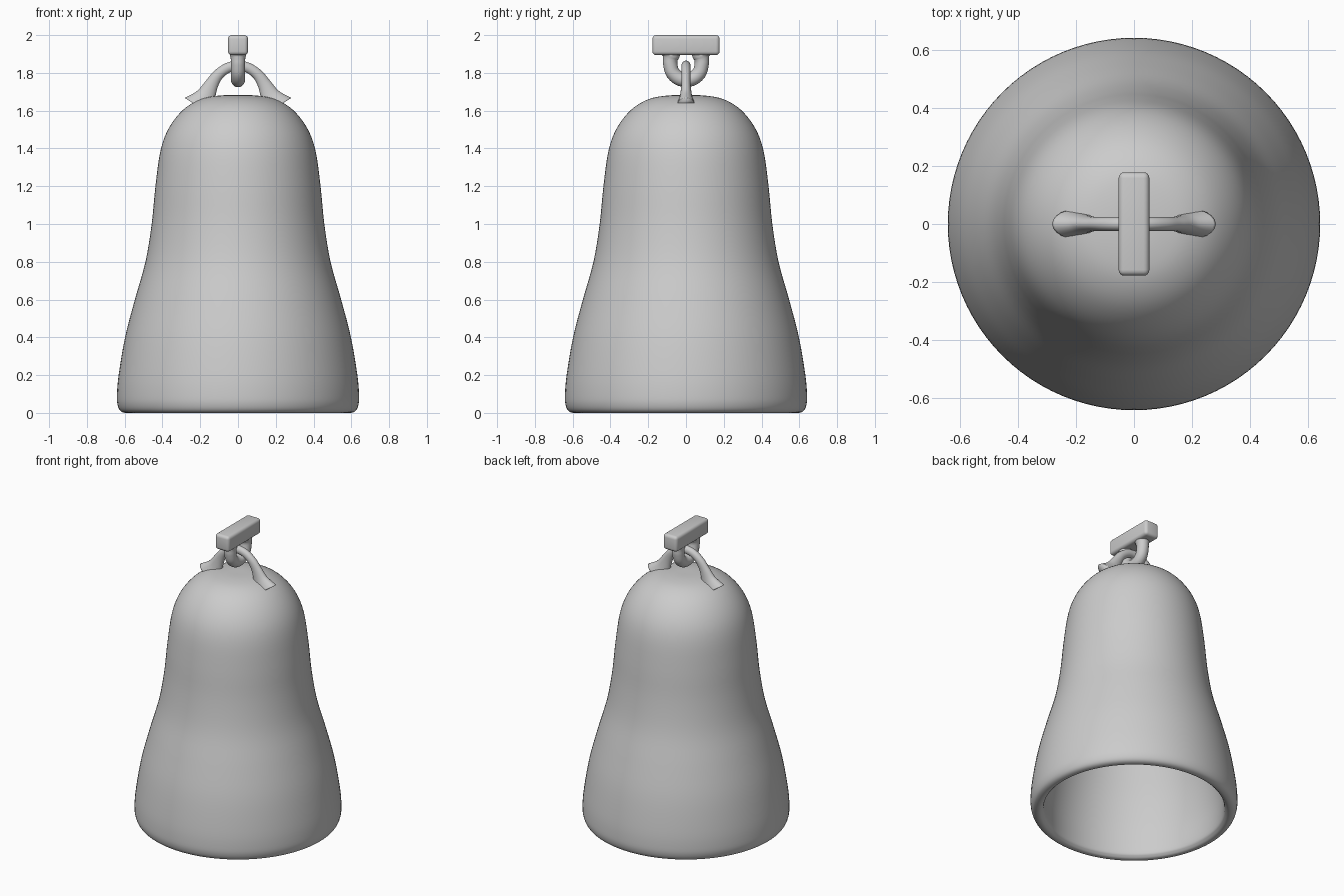
import bpy, bmesh, math
from mathutils import Vector

if "Cube" in bpy.data.objects:
    bpy.data.objects.remove(bpy.data.objects["Cube"])


def smooth_path(pts, steps):
    """Catmull-Rom interpolation through tuples of any length."""
    out = []
    n = len(pts)
    for i in range(n - 1):
        a, b, c, d = pts[max(i - 1, 0)], pts[i], pts[i + 1], pts[min(i + 2, n - 1)]
        for s in range(steps):
            t = s / steps
            out.append(tuple(0.5 * (2 * q + (r - p) * t + (2 * p - 5 * q + 4 * r - w) * t * t
                                    + (3 * q - p - 3 * r + w) * t ** 3)
                             for p, q, r, w in zip(a, b, c, d)))
    out.append(tuple(pts[-1]))
    return out


def finish(bm, name):
    bmesh.ops.remove_doubles(bm, verts=bm.verts, dist=1e-5)
    bmesh.ops.recalc_face_normals(bm, faces=bm.faces)
    for f in bm.faces:
        f.smooth = True
    mesh = bpy.data.meshes.new(name)
    bm.to_mesh(mesh)
    bm.free()
    ob = bpy.data.objects.new(name, mesh)
    bpy.context.collection.objects.link(ob)
    return ob


def lathe(name, profile, sides=96):
    bm = bmesh.new()
    vs = [bm.verts.new((r, 0, z)) for r, z in profile]
    es = [bm.edges.new(p) for p in zip(vs, vs[1:])]
    bmesh.ops.spin(bm, geom=vs + es, cent=(0, 0, 0), axis=(0, 0, 1),
                   angle=2 * math.pi, steps=sides)
    return finish(bm, name)


def sweep(name, half, along_x, sides=20, steps=6):
    """Mirrored arch; half = (offset, z, in-plane radius, depth radius) ending at offset 0."""
    full = half + [(-u, z, a, b) for u, z, a, b in reversed(half[:-1])]
    path = smooth_path(full, steps)
    bm = bmesh.new()
    rings = []
    for i, (u, z, a, b) in enumerate(path):
        p, q = path[max(i - 1, 0)], path[min(i + 1, len(path) - 1)]
        t = Vector((q[0] - p[0], q[1] - p[1])).normalized()
        ring = []
        for k in range(sides):
            ang = 2 * math.pi * k / sides
            c, d = a * math.cos(ang), b * math.sin(ang)
            w, h = u - t.y * c, z + t.x * c
            ring.append(bm.verts.new((w, d, h) if along_x else (d, w, h)))
        rings.append(ring)
    for r0, r1 in zip(rings, rings[1:]):
        for k in range(sides):
            j = (k + 1) % sides
            bm.faces.new((r0[k], r0[j], r1[j], r1[k]))
    bm.faces.new(rings[0])
    bm.faces.new(rings[-1])
    return finish(bm, name)


# Hollow bell: outer skin from crown to lip, then back up the inside
bell = [(0, 1.682), (0.10, 1.68), (0.20, 1.66), (0.29, 1.605), (0.365, 1.51), (0.41, 1.39),
        (0.437, 1.2), (0.457, 1.0), (0.49, 0.8), (0.546, 0.6), (0.598, 0.4), (0.632, 0.2),
        (0.641, 0.09), (0.637, 0.04), (0.622, 0.01), (0.595, 0.0), (0.572, 0.01),
        (0.558, 0.045), (0.555, 0.2), (0.525, 0.4), (0.475, 0.6), (0.42, 0.8), (0.387, 1.0),
        (0.367, 1.2), (0.34, 1.39), (0.30, 1.48), (0.23, 1.56), (0.12, 1.605), (0, 1.61)]
lathe("bell_body", smooth_path(bell, 4))

# Crown loop, flaring where it meets the bell
sweep("crown_loop", [(0.205, 1.62, 0.09, 0.05), (0.172, 1.675, 0.055, 0.033),
                     (0.142, 1.735, 0.037, 0.025), (0.105, 1.79, 0.029, 0.024),
                     (0.055, 1.826, 0.027, 0.024), (0, 1.838, 0.027, 0.024)], True)

# Hanger ring through the crown loop
R, CZ = 0.083, 1.845
ring = [(0.08, 1.93, 0.06, 0.045), (0.08, 1.892, 0.047, 0.042), (R, 1.872, 0.039, 0.038)]
ring += [(R * math.cos(a), CZ - R * math.sin(a), 0.0375, 0.0375)
         for a in [math.radians(d) for d in (0, 30, 60)]]
ring += [(0, CZ - R, 0.0375, 0.0375)]
sweep("hanger_ring", ring, False)

# Rounded hanger bar on top
bm = bmesh.new()
bmesh.ops.create_cube(bm, size=1)
for v in bm.verts:
    v.co = Vector((v.co.x * 0.106, v.co.y * 0.356, 1.947 + v.co.z * 0.106))
bmesh.ops.bevel(bm, geom=bm.edges[:], offset=0.02, segments=4, profile=0.5, affect='EDGES')
bar = finish(bm, "hanger_bar")
